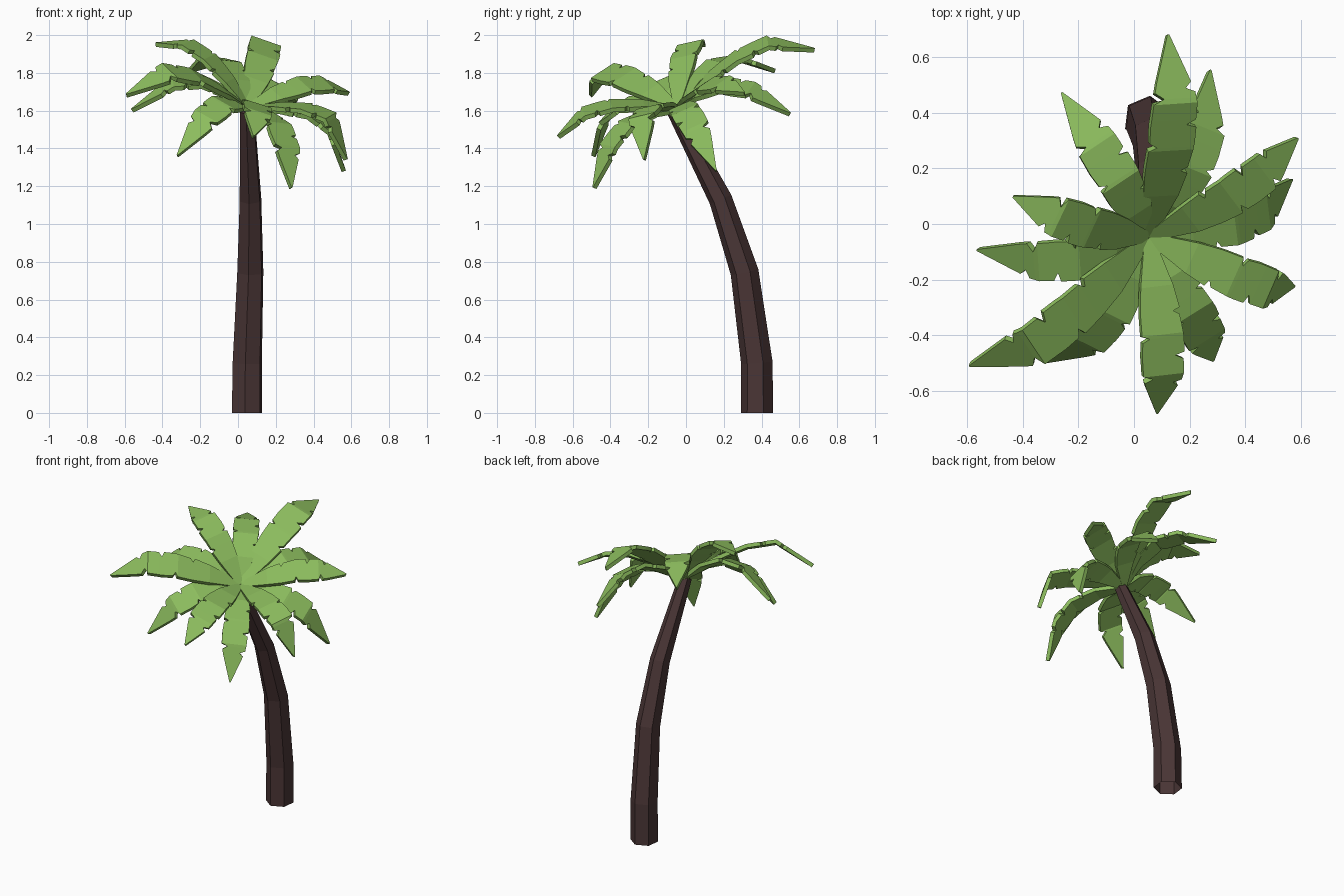
import bpy, bmesh, math
from mathutils import Vector

if "Cube" in bpy.data.objects:
    bpy.data.objects.remove(bpy.data.objects["Cube"])


def material(name, rgb):
    m = bpy.data.materials.new(name)
    m.diffuse_color = (*rgb, 1)
    m.use_nodes = True
    m.node_tree.nodes["Principled BSDF"].inputs["Base Color"].default_value = m.diffuse_color
    return m


def add_object(name, bm, mat):
    bmesh.ops.recalc_face_normals(bm, faces=bm.faces[:])
    me = bpy.data.meshes.new(name)
    bm.to_mesh(me)
    bm.free()
    ob = bpy.data.objects.new(name, me)
    me.materials.append(mat)
    bpy.context.collection.objects.link(ob)
    return ob


def lerp_table(table, t):
    for (t0, v0), (t1, v1) in zip(table, table[1:]):
        if t <= t1:
            return v0 + (v1 - v0) * (t - t0) / (t1 - t0)
    return table[-1][1]


bark = material("dark brown bark", (0.068, 0.036, 0.036))
green = material("leaf green", (0.26, 0.50, 0.11))

# Trunk: six-sided rings along a leaning, tapering path, open at the foot
path = [((0.047, 0.376, 0.005), 0.086), ((0.049, 0.375, 0.265), 0.084),
        ((0.065, 0.310, 0.745), 0.075), ((0.066, 0.183, 1.13), 0.062),
        ((0.048, -0.062, 1.60), 0.041)]
centres = [Vector(p) for p, r in path]
bm = bmesh.new()
rings = []
for i, (c, r) in enumerate(path):
    d = (centres[min(i + 1, 4)] - centres[max(i - 1, 0)]).normalized()
    if i == 0:
        d = Vector((0, 0, 1))
    tilt = Vector((0, 0, 1)).rotation_difference(d).to_matrix()
    ring = []
    for k in range(6):
        a = math.radians(83 + 60 * k)
        v = centres[i] + tilt @ Vector((r * math.cos(a), r * math.sin(a), 0))
        ring.append(bm.verts.new((v.x, v.y, 0 if i == 0 else v.z)))
    rings.append(ring)
for lo, hi in zip(rings, rings[1:]):
    for k in range(6):
        bm.faces.new((lo[k], lo[(k + 1) % 6], hi[(k + 1) % 6], hi[k]))
bm.faces.new(rings[-1])
add_object("trunk", bm, bark)

# Fronds: two layers around a crown axis that leans with the trunk
crown = Vector((0.05, -0.045, 1.61))
axis = Vector((0.33, -0.35, 0.876)).normalized()
upper_tips = [(0.12, 0.68, 1.92), (0.585, 0.31, 1.69), (0.57, -0.22, 1.34),
              (0.08, -0.675, 1.46), (-0.59, -0.505, 1.68), (-0.435, 0.10, 1.95)]
lower_tips = [(0.27, 0.55, 1.58), (0.56, 0.16, 1.28), (0.28, -0.485, 1.19),
              (-0.32, -0.49, 1.36), (-0.56, -0.09, 1.60), (-0.26, 0.47, 1.81)]
# height of the arch above the crown plane, per fraction of length
upper_arch = [(0, 0.0), (0.25, 0.09), (0.5, 0.155), (0.73, 0.17)]
lower_arch = [(0, -0.01), (0.25, 0.055), (0.5, 0.075), (0.73, 0.02)]
# half widths with torn notches: (fraction, left, right)
outline = [(0, .016, .016), (.14, .042, .042), (.25, .062, .062),
           (.37, .074, .076), (.385, .075, .050), (.405, .076, .073),
           (.50, .079, .079), (.515, .050, .080), (.535, .077, .081),
           (.61, .081, .081), (.625, .081, .046), (.65, .080, .077),
           (.73, .078, .076), (.745, .040, .074), (.77, .070, .072),
           (.785, .066, .040), (.81, .060, .061), (1, .003, .003)]


def frond(name, tip, arch, flip):
    rel = Vector(tip) - crown
    tip_h = rel.dot(axis)
    flat = rel - axis * tip_h
    side = axis.cross(flat).normalized()
    wide = 1 + 0.6 * (flat.length - 0.65)
    table = arch + [(1, tip_h)]
    bm = bmesh.new()
    prev = None
    for t, left, right in outline:
        if flip:
            left, right = right, left
        mid = crown + flat * t + axis * lerp_table(table, t)
        row = [bm.verts.new(mid + side * left * wide),
               bm.verts.new(mid - side * right * wide)]
        if prev:
            bm.faces.new((prev[0], prev[1], row[1], row[0]))
        prev = row
    ob = add_object(name, bm, green)
    mod = ob.modifiers.new("thickness", 'SOLIDIFY')
    mod.thickness = 0.024
    mod.offset = 0


for i, tip in enumerate(upper_tips):
    frond(f"upper_frond_{i + 1}", tip, upper_arch, i % 2)
for i, tip in enumerate(lower_tips):
    lift = 0.035 if i == 5 else 0
    arch = [(t, h + lift * min(1, t * 3)) for t, h in lower_arch]
    frond(f"lower_frond_{i + 1}", tip, arch, i % 2 == 0)
